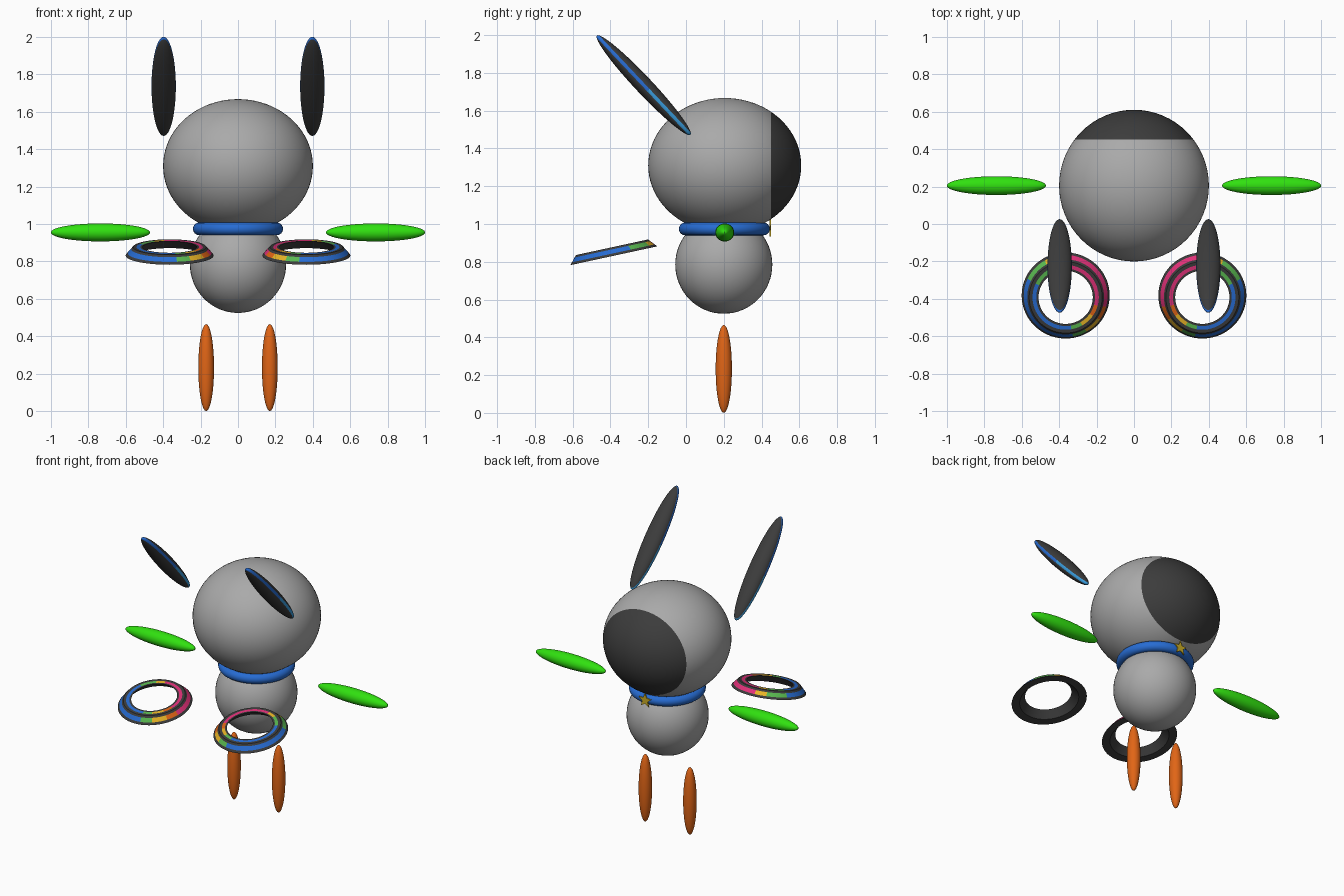
import bpy, bmesh, math
from mathutils import Matrix, Vector

if "Cube" in bpy.data.objects:
    bpy.data.objects.remove(bpy.data.objects["Cube"])

COLOURS = {
    "grey": (0.40, 0.40, 0.40), "charcoal": (0.045, 0.045, 0.045),
    "blue": (0.02, 0.15, 0.65), "light_blue": (0.04, 0.33, 0.72),
    "bright_green": (0.03, 0.75, 0.005), "orange": (0.75, 0.13, 0.008),
    "gold": (0.60, 0.42, 0.02), "pink": (0.75, 0.03, 0.19),
    "soft_green": (0.10, 0.48, 0.08), "amber": (0.85, 0.48, 0.02),
}
MATS = {}
for name, rgb in COLOURS.items():
    MATS[name] = bpy.data.materials.new(name)
    MATS[name].diffuse_color = (*rgb, 1)


def finish(name, bm, colours, matrix=Matrix(), smooth=True):
    """Turn a bmesh into a named, coloured, shaded object."""
    bmesh.ops.recalc_face_normals(bm, faces=bm.faces)
    mesh = bpy.data.meshes.new(name)
    bm.to_mesh(mesh)
    bm.free()
    obj = bpy.data.objects.new(name, mesh)
    bpy.context.collection.objects.link(obj)
    for c in colours:
        mesh.materials.append(MATS[c])
    obj.matrix_world = matrix
    if smooth:
        bpy.ops.object.select_all(action="DESELECT")
        obj.select_set(True)
        bpy.context.view_layer.objects.active = obj
        bpy.ops.object.shade_smooth_by_angle(angle=math.radians(30))
    return obj


def ball(radii, centre=(0, 0, 0), segments=48, rings=32):
    """An ellipsoid bmesh."""
    bm = bmesh.new()
    bmesh.ops.create_uvsphere(bm, u_segments=segments, v_segments=rings, radius=1)
    bmesh.ops.transform(bm, matrix=Matrix.Translation(centre) @ Matrix.Diagonal((*radii, 1)), verts=bm.verts)
    return bm


def cut(bm, point, normal):
    """Add an edge loop where a plane crosses the mesh."""
    geom = bm.verts[:] + bm.edges[:] + bm.faces[:]
    bmesh.ops.bisect_plane(bm, geom=geom, plane_co=point, plane_no=normal, dist=1e-5)


def lathe(profile, segments):
    """Revolve a closed (radius, height) loop; yields (bmesh, {face: (side, step)})."""
    bm = bmesh.new()
    loops = []
    for s in range(segments):
        a = math.tau * s / segments
        loops.append([bm.verts.new((r * math.cos(a), r * math.sin(a), z)) for r, z in profile])
    tags, n = {}, len(profile)
    for s in range(segments):
        p, q = loops[s], loops[(s + 1) % segments]
        for i in range(n):
            j = (i + 1) % n
            tags[bm.faces.new((p[i], q[i], q[j], p[j]))] = (i, s)
    return bm, tags


# Head with a dark patch on the back
bm = ball((0.4, 0.405, 0.357), (0, 0.205, 1.31), 64, 40)
cut(bm, (0, 0.45, 0), (0, 1, 0))
for f in bm.faces:
    f.material_index = int(f.calc_center_median().y > 0.45)
finish("head", bm, ["grey", "charcoal"])

# Body
finish("body", ball((0.257, 0.257, 0.26), (0, 0.2, 0.785)), ["grey"])

# Collar
ring = [(0.207 + 0.034 * math.cos(math.tau * k / 16), 0.034 * math.sin(math.tau * k / 16)) for k in range(16)]
bm, _ = lathe(ring, 64)
finish("collar", bm, ["blue"], Matrix.Translation((0, 0.203, 0.974)))

# Star tag on the back of the collar
bm = bmesh.new()
pts = []
for k in range(10):
    r = 0.05 if k % 2 == 0 else 0.022
    a = math.tau * k / 10
    pts.append(bm.verts.new((r * math.sin(a), 0.443, 0.975 + r * math.cos(a))))
face = bm.faces.new(pts)
ext = bmesh.ops.extrude_face_region(bm, geom=[face])
bmesh.ops.translate(bm, vec=(0, 0.006, 0), verts=[v for v in ext["geom"] if isinstance(v, bmesh.types.BMVert)])
finish("star_tag", bm, ["gold"], smooth=False)

# Striped ring colours: (end angle in degrees, material slot)
RING_COLOURS = ["charcoal", "blue", "soft_green", "amber", "pink", "orange"]
SECTORS = [(25, 1), (60, 2), (80, 3), (195, 4), (215, 5), (238, 3), (262, 2), (360, 1)]
RING_PROFILE = [(0.185, 0), (0.235, 0), (0.224, 0.013), (0.205, 0.035), (0.195, 0.046),
                (0.177, 0.046), (0.157, 0.046), (0.145, 0.046)]

for side, label in ((1, "right"), (-1, "left")):
    # Arms and legs
    finish(label + "_arm", ball((0.265, 0.05, 0.048), (side * 0.735, 0.205, 0.955)), ["bright_green"])
    finish(label + "_leg", ball((0.042, 0.043, 0.232), (side * 0.17, 0.2, 0.233)), ["orange"])

    # Ear: flattened ellipsoid with a coloured line around its rim
    bm = ball((0.065, 0.045, 0.361))
    for y in (-0.009, 0.009):
        cut(bm, (0, y, 0), (0, 1, 0))
    for f in bm.faces:
        c = f.calc_center_median()
        if abs(c.y) < 0.009:
            f.material_index = 1 if c.z > -0.03 else 2
    tilt = Matrix.Rotation(math.radians(43.3), 4, "X")
    finish(label + "_ear", bm, ["charcoal", "blue", "light_blue"],
           Matrix.Translation((side * 0.397, -0.224, 1.735)) @ tilt)

    # Tilted ring with rainbow bands on its slope and top
    bm, tags = lathe(RING_PROFILE, 72)
    for f, (i, s) in tags.items():
        if i in (2, 5):
            f.material_index = next(m for end, m in SECTORS if (s + 0.5) * 5 < end)
    bmesh.ops.scale(bm, vec=(side, 1, 1), verts=bm.verts)
    tilt = Matrix.Rotation(math.radians(12.2), 4, "X")
    finish(label + "_ring", bm, RING_COLOURS,
           Matrix.Translation((side * 0.365, -0.382, 0.832)) @ tilt)

for m in bpy.data.materials:
    if m.users and not m.is_grease_pencil:
        m.use_nodes = True
        m.node_tree.nodes["Principled BSDF"].inputs["Base Color"].default_value = m.diffuse_color
